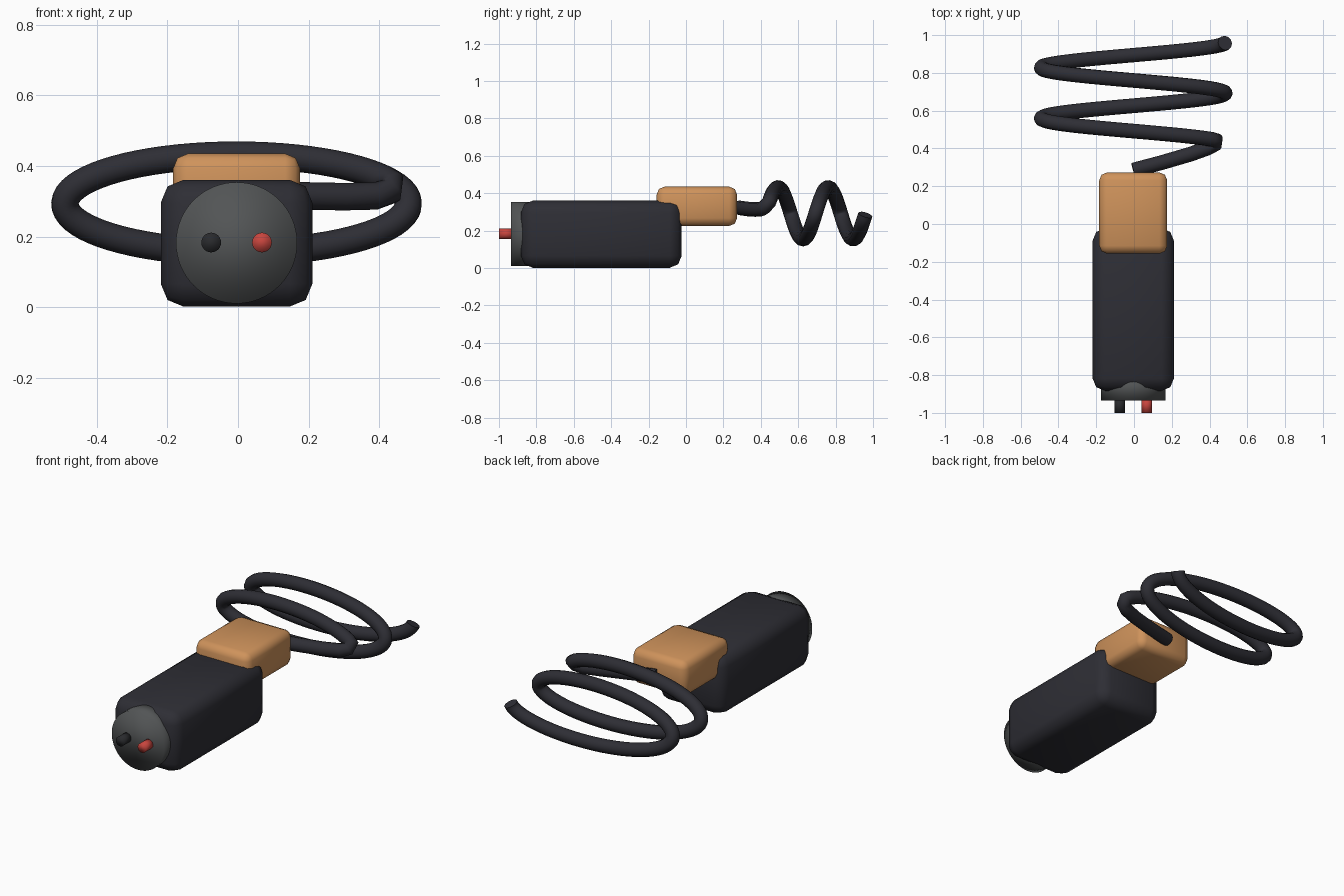
import bpy
import math

default = bpy.data.objects.get("Cube")
if default:
    bpy.data.objects.remove(default, do_unlink=True)

CX = -0.004  # shared centre line of the body


def material(name, color):
    mat = bpy.data.materials.new(name)
    mat.use_nodes = True
    rgba = (*color, 1)
    mat.diffuse_color = rgba
    mat.node_tree.nodes["Principled BSDF"].inputs["Base Color"].default_value = rgba
    return mat


charcoal = material("charcoal", (0.027, 0.027, 0.035))
grey = material("dark grey", (0.085, 0.09, 0.092))
copper = material("copper orange", (0.62, 0.29, 0.105))
red = material("red", (0.58, 0.06, 0.048))
black = material("black", (0.022, 0.023, 0.026))


def rounded_box(name, center, size, bevel, mat):
    bpy.ops.mesh.primitive_cube_add(size=1, location=center)
    ob = bpy.context.object
    ob.name = name
    ob.scale = size
    bpy.ops.object.transform_apply(location=False, rotation=False, scale=True)
    mod = ob.modifiers.new("rounded edges", "BEVEL")
    mod.width = bevel
    mod.segments = 2
    ob.data.materials.append(mat)
    bpy.ops.object.shade_smooth()
    return ob


def rod(name, x, z, y0, y1, radius, sides, mat):
    bpy.ops.mesh.primitive_cylinder_add(
        vertices=sides, radius=radius, depth=y1 - y0,
        location=(x, (y0 + y1) / 2, z), rotation=(math.pi / 2, 0, 0))
    ob = bpy.context.object
    ob.name = name
    ob.data.materials.append(mat)
    bpy.ops.object.shade_smooth()
    return ob


# Main housing and the clip block on its rear top
rounded_box("housing", (CX, -0.453, 0.181), (0.43, 0.86, 0.36), 0.065, charcoal)
rounded_box("rear_block", (CX, 0.058, 0.33), (0.36, 0.43, 0.21), 0.042, copper)

# Round front plate with two contact pins
rod("front_plate", CX, 0.182, -0.935, -0.8, 0.172, 64, grey)
rod("right_pin", CX - 0.072, 0.183, -1.0, -0.92, 0.028, 24, black)
rod("left_pin", CX + 0.072, 0.183, -1.0, -0.92, 0.028, 24, red)

# Coiled cable: a short lead-in, then a flattened helix along y
path = [(CX, 0.285, 0.322), (0.15, 0.326, 0.316), (0.3, 0.37, 0.313),
        (0.39, 0.402, 0.315), (0.43, 0.422, 0.328)]
start, end, steps = 0.45, 4 * math.pi - 0.06, 140
for i in range(steps + 1):
    t = start + (end - start) * i / steps
    path.append((CX + 0.487 * math.cos(t),
                 0.425 + 0.268 * t / math.tau,
                 0.293 + 0.138 * math.sin(t)))

curve = bpy.data.curves.new("coiled_cable", "CURVE")
curve.dimensions = "3D"
curve.bevel_depth = 0.039
curve.bevel_resolution = 4
curve.use_fill_caps = True
spline = curve.splines.new("POLY")
spline.points.add(len(path) - 1)
for point, co in zip(spline.points, path):
    point.co = (*co, 1)
spline.use_smooth = True
curve.materials.append(charcoal)
cable = bpy.data.objects.new("coiled_cable", curve)
bpy.context.collection.objects.link(cable)
